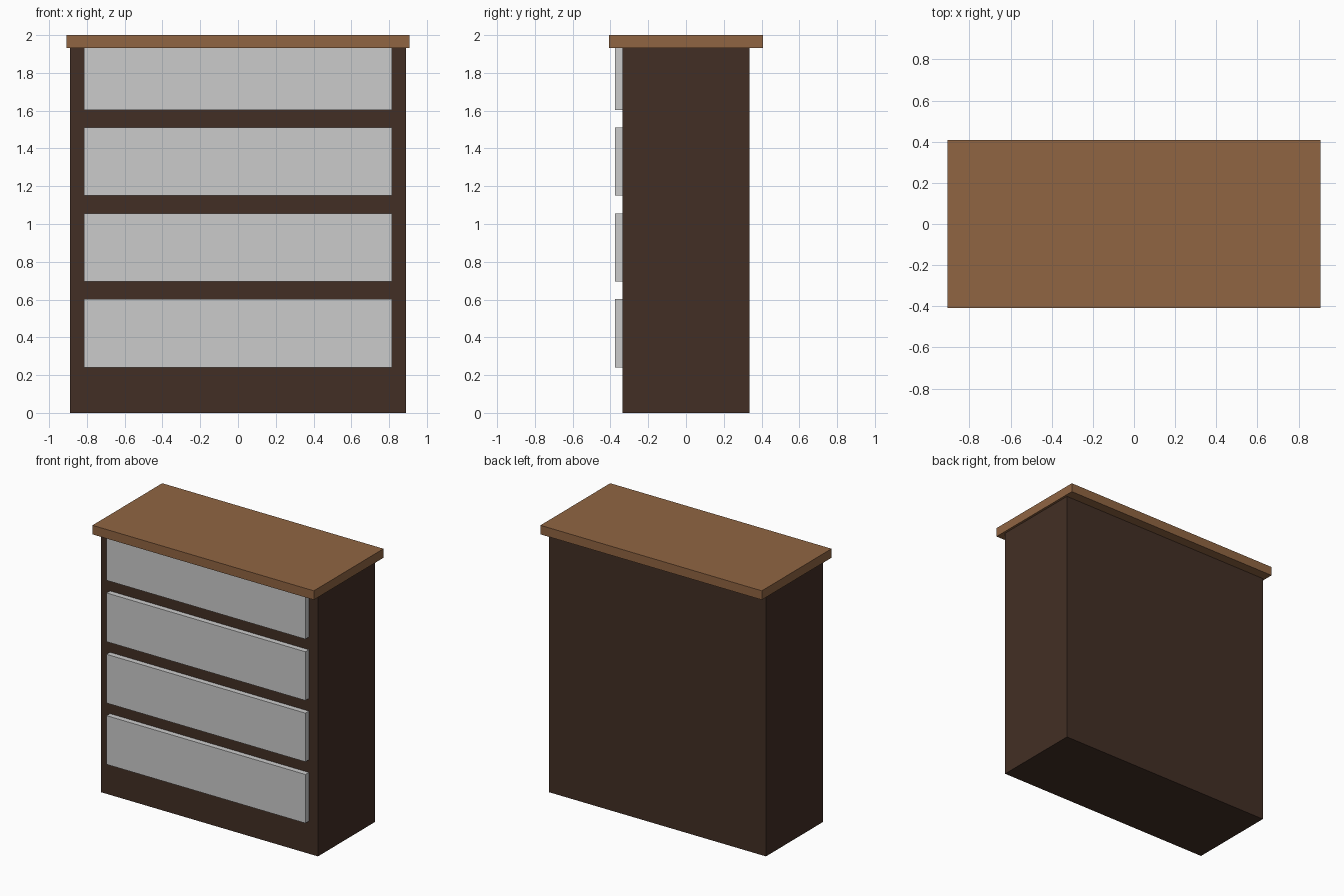
import bpy

if "Cube" in bpy.data.objects:
    bpy.data.objects.remove(bpy.data.objects["Cube"])


def material(name, color):
    mat = bpy.data.materials.new(name)
    mat.diffuse_color = (*color, 1)
    mat.use_nodes = True
    mat.node_tree.nodes["Principled BSDF"].inputs["Base Color"].default_value = mat.diffuse_color
    return mat


def box(name, low, high, mat=None):
    """Axis-aligned box between two opposite corners."""
    center = [(a + b) / 2 for a, b in zip(low, high)]
    bpy.ops.mesh.primitive_cube_add(size=1, location=center)
    obj = bpy.context.object
    obj.name = name
    obj.scale = [b - a for a, b in zip(low, high)]
    bpy.ops.object.transform_apply(location=False, rotation=False, scale=True)
    if mat:
        obj.data.materials.append(mat)
    return obj


dark_wood = material("dark_wood", (0.055, 0.028, 0.018))
light_wood = material("light_wood", (0.28, 0.13, 0.055))

# Cabinet body and overhanging top
box("cabinet_body", (-0.89, -0.335, 0), (0.89, 0.335, 1.933), dark_wood)
box("table_top", (-0.907, -0.408, 1.933), (0.907, 0.408, 2.0), light_wood)

# Four drawer fronts; the highest one meets the underside of the top
for i in range(4):
    bottom = 0.241 + i * 0.4545
    box(f"drawer_front_{i + 1}", (-0.815, -0.375, bottom),
        (0.815, -0.335, min(bottom + 0.361, 1.933)))
